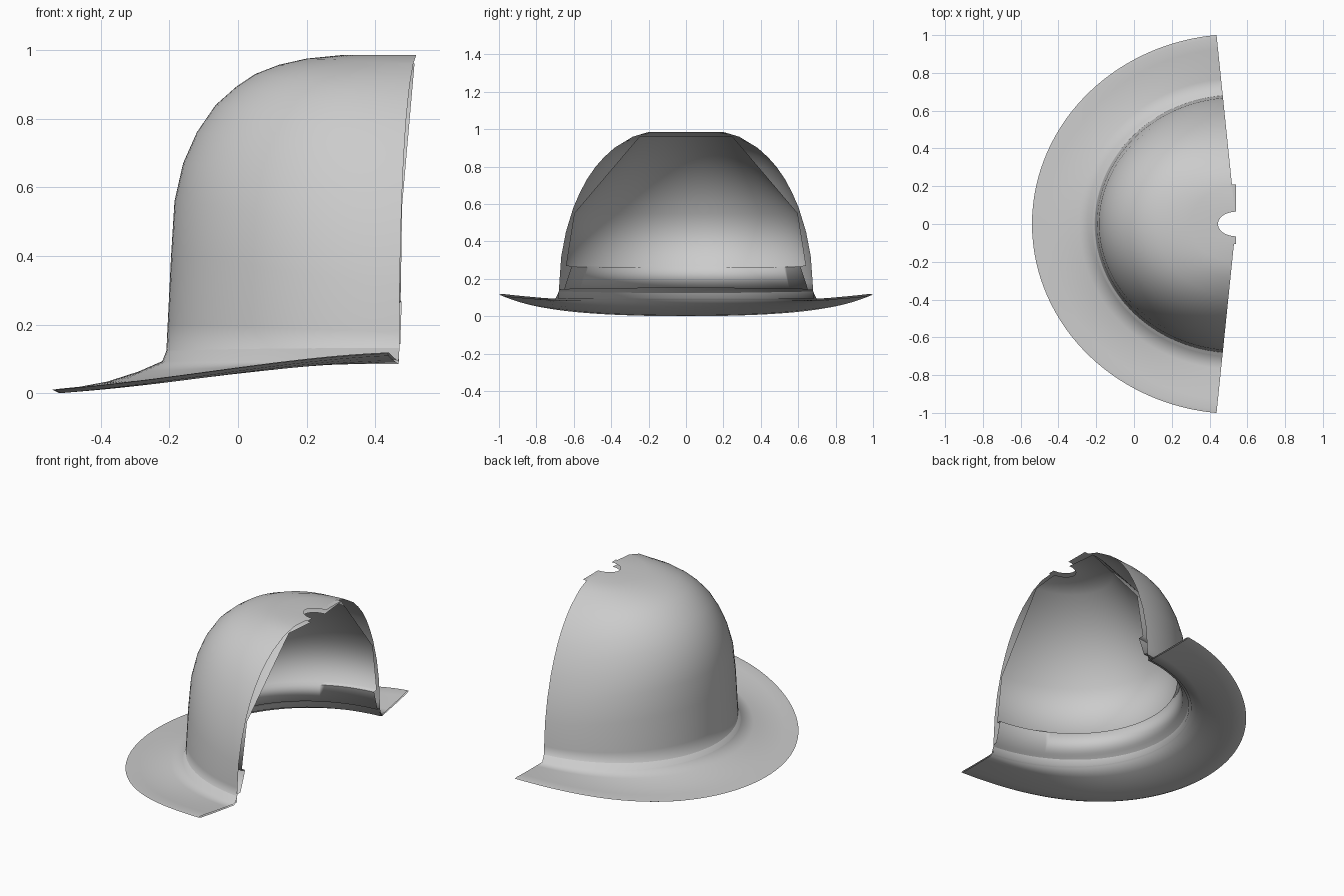
import bpy, bmesh, math

CX = 0.54                       # x of the hat's vertical axis
PHI = math.pi / 2 - math.atan(0.103)   # half sweep angle of the cut hat
SEG = 64

# cross-section: (radius at front, radius at side, z at front, z at side)
SHELL = [
    # crown outside, from the hole at the top down
    (0.095, 0.065, 0.985, 0.985), (0.24, 0.20, 0.985, 0.985),
    (0.34, 0.285, 0.975, 0.96), (0.42, 0.385, 0.957, 0.90),
    (0.49, 0.44, 0.93, 0.85), (0.545, 0.485, 0.893, 0.80),
    (0.605, 0.53, 0.84, 0.735), (0.66, 0.57, 0.76, 0.66),
    (0.70, 0.605, 0.67, 0.58), (0.725, 0.645, 0.56, 0.45),
    (0.735, 0.67, 0.40, 0.32), (0.745, 0.68, 0.20, 0.18),
    (0.75, 0.686, 0.098, 0.092),
    # brim top, rim and underside
    (0.83, 0.77, 0.063, 0.098), (0.92, 0.85, 0.034, 0.105),
    (1.00, 0.93, 0.019, 0.113), (1.06, 0.985, 0.013, 0.119),
    (1.08, 1.005, 0.010, 0.116), (1.06, 0.985, 0.0, 0.109),
    (1.00, 0.93, 0.005, 0.103), (0.92, 0.85, 0.021, 0.096),
    (0.83, 0.77, 0.050, 0.090), (0.765, 0.705, 0.083, 0.085),
    (0.738, 0.678, 0.150, 0.143),
    # sweatband and lining inside
    (0.715, 0.655, 0.150, 0.143),
    (0.685, 0.615, 0.262, 0.265), (0.71, 0.645, 0.27, 0.27),
    (0.685, 0.60, 0.55, 0.55),
    (0.32, 0.25, 0.96, 0.96), (0.095, 0.065, 0.96, 0.96),
]


def place(point, phi):
    a, b, zf, zs = point
    c, s = math.cos(phi), math.sin(phi)
    r = a * b / math.hypot(b * c, a * s)
    u = min(1, (1 - c) / (1 - math.cos(PHI)))
    w = (u + u * u * (3 - 2 * u) + math.sin(u * math.pi / 2)) / 3
    return (CX - r * c, r * s, zf + (zs - zf) * w)


def finish(name, bm):
    mesh = bpy.data.meshes.new(name)
    bm.to_mesh(mesh)
    bm.free()
    ob = bpy.data.objects.new(name, mesh)
    bpy.context.collection.objects.link(ob)
    return ob


# half hat: folded shell swept around the axis, left open along the cut
bm = bmesh.new()
rings = []
for i in range(SEG + 1):
    phi = -PHI + 2 * PHI * i / SEG
    rings.append([bm.verts.new(place(p, phi)) for p in SHELL])
for r0, r1 in zip(rings, rings[1:]):
    for j in range(len(SHELL) - 1):
        bm.faces.new((r0[j], r0[j + 1], r1[j + 1], r1[j]))
bm.normal_update()
if max(bm.faces, key=lambda f: f.calc_center_median().z).normal.z < 0:
    bmesh.ops.reverse_faces(bm, faces=bm.faces[:])
hat = finish("half_hat", bm)
bpy.context.view_layer.objects.active = hat
hat.select_set(True)
bpy.ops.object.shade_smooth_by_angle(angle=math.radians(95))

# small flat tabs left at the top of the crown beside the hole
for name, y0, y1 in (("crown_tab_left", 0.065, 0.21), ("crown_tab_right", -0.105, -0.065)):
    bm = bmesh.new()
    corners = ((0.51, y0), (0.54, y0), (0.54, y1), (0.51, y1))
    bm.faces.new([bm.verts.new((x, y, 0.985)) for x, y in corners])
    finish(name, bm)
